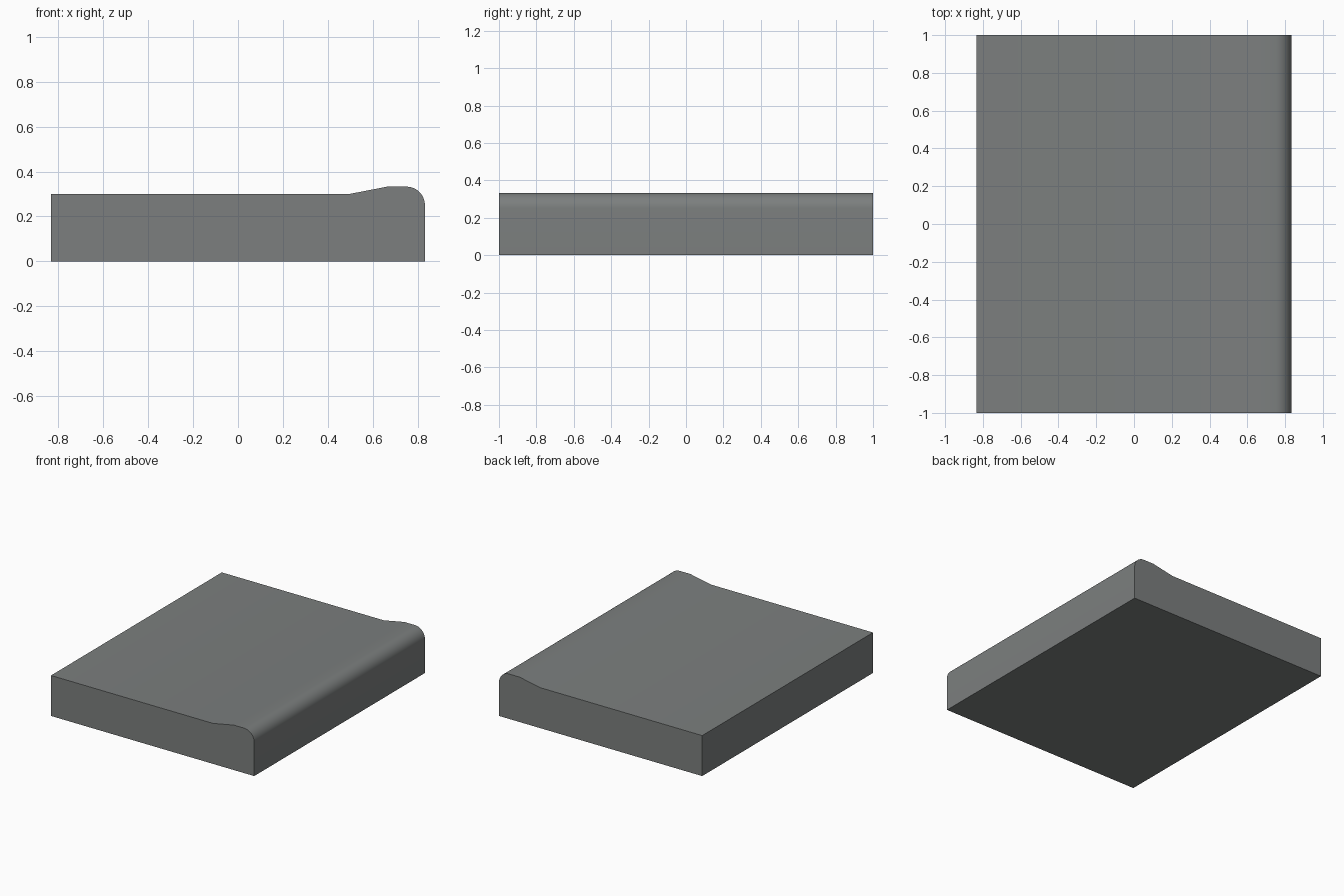
import bpy, bmesh, math

if "Cube" in bpy.data.objects:
    bpy.data.objects.remove(bpy.data.objects["Cube"])

HALF_W, HALF_D = 0.833, 1.0
TOP, RIM, R = 0.30, 0.333, 0.083

# Slab cross-section (x, z): flat top, shallow ramp, rounded raised rim
profile = [(-HALF_W, 0), (HALF_W, 0)]
for i in range(13):
    a = math.radians(90 * i / 12)
    profile.append((HALF_W - R + R * math.cos(a), RIM - R + R * math.sin(a)))
profile += [(0.665, RIM), (0.495, TOP), (-HALF_W, TOP)]

# Extrude the profile along y
bm = bmesh.new()
face = bm.faces.new([bm.verts.new((x, -HALF_D, z)) for x, z in profile])
ext = bmesh.ops.extrude_face_region(bm, geom=[face], use_keep_orig=True)
verts = [g for g in ext["geom"] if isinstance(g, bmesh.types.BMVert)]
bmesh.ops.translate(bm, verts=verts, vec=(0, 2 * HALF_D, 0))
bmesh.ops.recalc_face_normals(bm, faces=bm.faces[:])
mesh = bpy.data.meshes.new("slab")
bm.to_mesh(mesh)
bm.free()
slab = bpy.data.objects.new("slab_with_raised_edge", mesh)
bpy.context.collection.objects.link(slab)

# Plain grey stone
mat = bpy.data.materials.new("stone_grey")
mat.diffuse_color = (0.20, 0.212, 0.21, 1)
mat.use_nodes = True
mat.node_tree.nodes["Principled BSDF"].inputs["Base Color"].default_value = mat.diffuse_color
mesh.materials.append(mat)

# Smooth rim, sharp outer edges
bpy.context.view_layer.objects.active = slab
slab.select_set(True)
bpy.ops.object.shade_smooth_by_angle(angle=math.radians(30))
